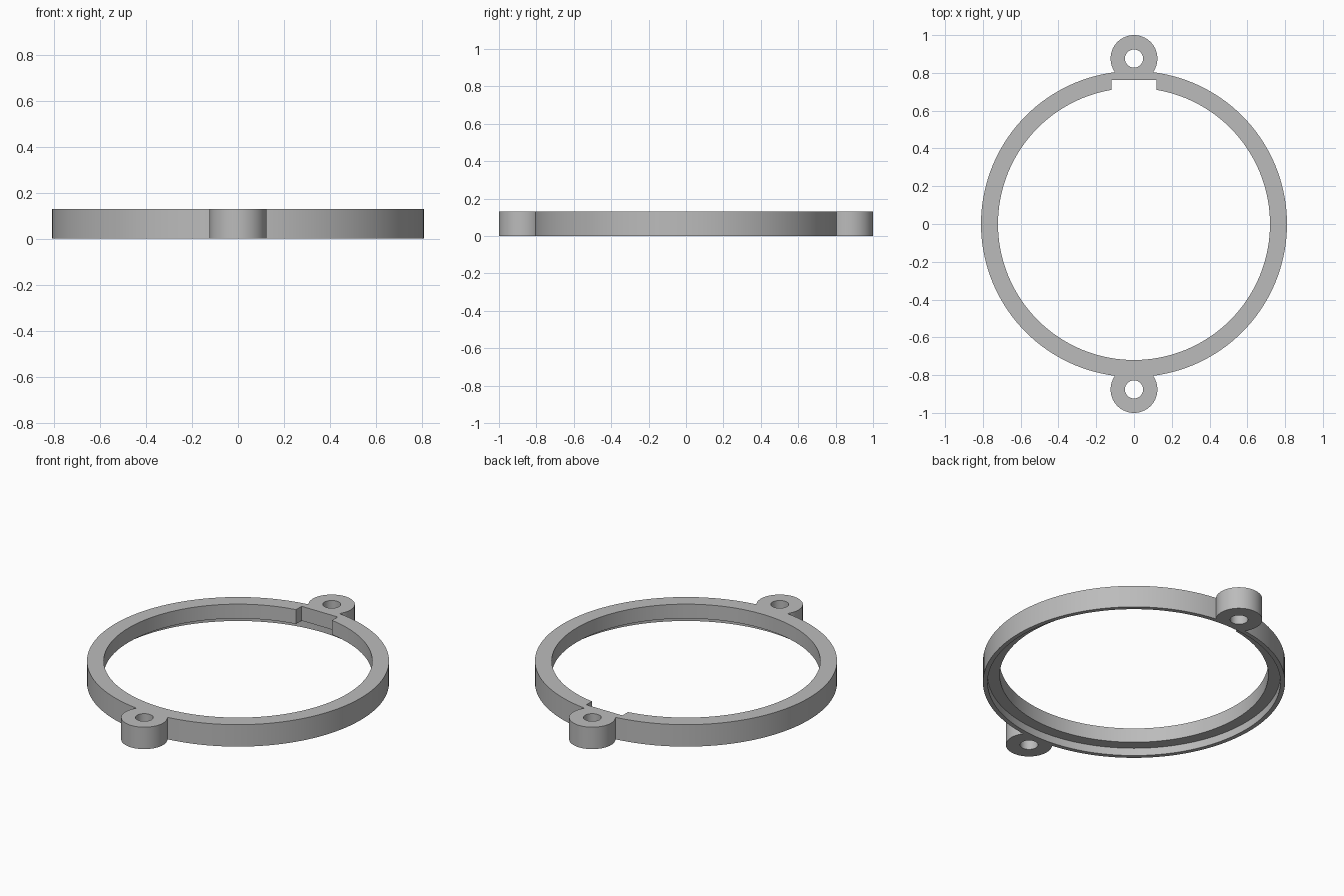
import bpy
import math

HEIGHT = 0.13
LUG_Y = 0.876

cube = bpy.data.objects.get("Cube")
if cube:
    bpy.data.objects.remove(cube, do_unlink=True)

grey = bpy.data.materials.new("light grey")
grey.use_nodes = True
grey.diffuse_color = (0.5, 0.5, 0.5, 1)
grey.node_tree.nodes["Principled BSDF"].inputs["Base Color"].default_value = (0.5, 0.5, 0.5, 1)


def cylinder(name, radius, z0, z1, y=0, sides=144):
    bpy.ops.mesh.primitive_cylinder_add(vertices=sides, radius=radius, depth=z1 - z0,
                                        location=(0, y, (z0 + z1) / 2))
    obj = bpy.context.object
    obj.name = name
    obj.data.materials.append(grey)
    return obj


def combine(target, other, operation):
    mod = target.modifiers.new(operation.lower(), 'BOOLEAN')
    mod.operation = operation
    mod.solver = 'EXACT'
    mod.object = other
    bpy.context.view_layer.objects.active = target
    bpy.ops.object.modifier_apply(modifier=mod.name)
    bpy.data.objects.remove(other, do_unlink=True)


# Outer body with a screw lug at the front and back
ring = cylinder("mounting_ring", 0.81, 0, HEIGHT)
for side in (-1, 1):
    combine(ring, cylinder("lug", 0.124, 0, HEIGHT, side * LUG_Y, 64), 'UNION')

# Central bore and the wider recess underneath
combine(ring, cylinder("bore", 0.72, -0.1, 0.3), 'DIFFERENCE')
combine(ring, cylinder("recess", 0.785, -0.1, 0.045), 'DIFFERENCE')

# Screw holes
for side in (-1, 1):
    combine(ring, cylinder("screw_hole", 0.048, -0.1, 0.3, side * LUG_Y, 48), 'DIFFERENCE')

# Square notch inside the back of the ring
bpy.ops.mesh.primitive_cube_add(size=1, location=(0, 0.663, 0.1))
notch = bpy.context.object
notch.name = "notch"
notch.dimensions = (0.236, 0.2, 0.5)
bpy.ops.object.transform_apply(location=False, rotation=False, scale=True)
notch.data.materials.append(grey)
combine(ring, notch, 'DIFFERENCE')

# Smooth round walls, crisp edges
bpy.ops.object.select_all(action='DESELECT')
ring.select_set(True)
bpy.context.view_layer.objects.active = ring
bpy.ops.object.shade_smooth_by_angle(angle=math.radians(30))
